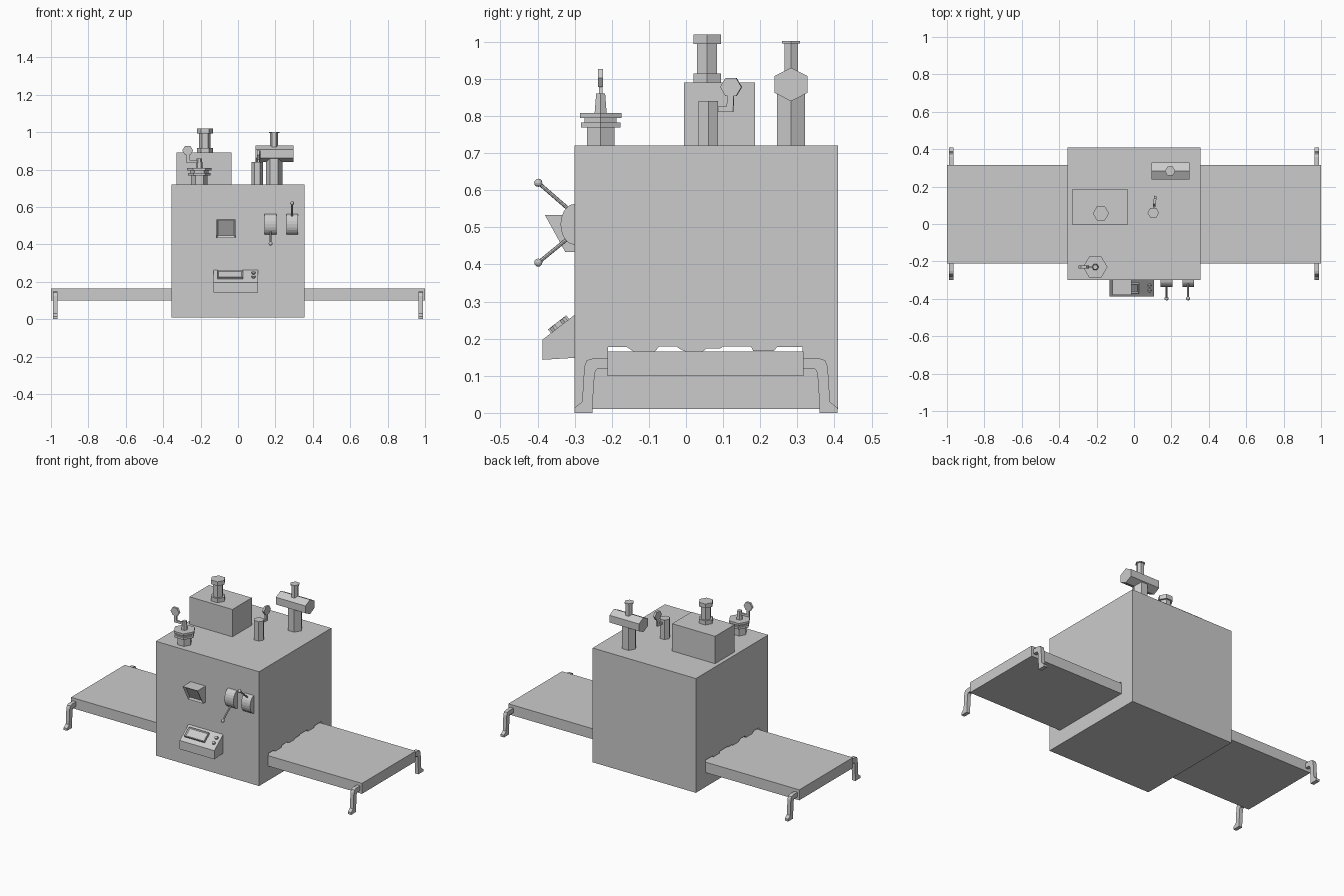
import bpy, bmesh
from math import sin, cos, pi, atan2
from mathutils import Vector, Matrix

if "Cube" in bpy.data.objects:
    bpy.data.objects.remove(bpy.data.objects["Cube"])


def finish(name, bm):
    bmesh.ops.recalc_face_normals(bm, faces=bm.faces)
    me = bpy.data.meshes.new(name)
    bm.to_mesh(me)
    bm.free()
    ob = bpy.data.objects.new(name, me)
    bpy.context.collection.objects.link(ob)
    return ob


def box(name, lo, hi):
    bm = bmesh.new()
    lo, hi = Vector(lo), Vector(hi)
    bmesh.ops.create_cube(bm, size=1, matrix=Matrix.Translation((lo + hi) / 2)
                          @ Matrix.Diagonal((*(hi - lo), 1)))
    return finish(name, bm)


def prism_bm(pts, x0, x1):
    """Extrude a (y, z) outline along x."""
    bm = bmesh.new()
    f = bm.faces.new([bm.verts.new((x0, y, z)) for y, z in pts])
    ext = bmesh.ops.extrude_face_region(bm, geom=[f])
    bmesh.ops.translate(bm, vec=(x1 - x0, 0, 0),
                        verts=[v for v in ext['geom'] if isinstance(v, bmesh.types.BMVert)])
    bmesh.ops.recalc_face_normals(bm, faces=bm.faces)
    return bm


def prism(name, pts, x0, x1):
    return finish(name, prism_bm(pts, x0, x1))


def rod(name, a, b, r, n=6, r2=None):
    """n-sided cylinder or cone between two points."""
    a, b = Vector(a), Vector(b)
    d = b - a
    rot = d.to_track_quat('Z', 'Y').to_matrix().to_4x4() if abs(d.x) + abs(d.y) > 1e-6 else Matrix()
    bm = bmesh.new()
    bmesh.ops.create_cone(bm, cap_ends=True, segments=n, radius1=r,
                          radius2=r if r2 is None else r2, depth=d.length,
                          matrix=Matrix.Translation((a + b) / 2) @ rot @ Matrix.Rotation(pi / 2, 4, 'Z'))
    return finish(name, bm)


def stack(name, x, y, rings):
    """Vertical run of six-sided pieces: (z0, z1, r0, r1)."""
    for i, (z0, z1, r0, r1) in enumerate(rings):
        rod(f"{name}_{i}", (x, y, z0), (x, y, z1), r0, 6, r1)


def hex_pts(cy, cz, ry, rz, n=6, start=pi / 2):
    return [(cy + ry * cos(start + 2 * pi * i / n), cz + rz * sin(start + 2 * pi * i / n))
            for i in range(n)]


def crank(name, x, y, z, angle):
    """Bent lever with a flat six-sided knob, pointing along +y before turning."""
    m = Matrix.Translation((x, y, z)) @ Matrix.Rotation(angle, 4, 'Z')
    arm = [(0, -.007), (.068, -.007), (.070, .045), (.054, .045), (.050, .007), (0, .007)]
    prism(name + "_arm", arm, -.005, .005).matrix_world = m
    prism(name + "_knob", hex_pts(.062, .060, .029, .028, start=0), -.007, .007).matrix_world = m


# oven body with ragged-topped conveyor tunnel
body = box("body", (-.355, -.30, .01), (.355, .41, .72))
tunnel = prism("tunnel_cutter", [
    (-.21, .15), (.314, .15), (.314, .177), (.245, .177), (.237, .167), (.181, .167),
    (.175, .179), (.1, .179), (.092, .173), (.054, .173), (.046, .166), (-.003, .166),
    (-.018, .173), (-.025, .179), (-.073, .179), (-.083, .166), (-.142, .166),
    (-.16, .178), (-.21, .178)], -.5, .5)
tunnel.hide_render = True
tunnel.hide_viewport = True
cut = body.modifiers.new("tunnel", 'BOOLEAN')
cut.object = tunnel
cut.operation = 'DIFFERENCE'
cut.solver = 'EXACT'

# conveyor table passing through
box("conveyor_table", (-1, -.211, .10), (1, .316, .165))

# bent legs at the four corners
leg = [(-.205, .147), (-.25, .147), (-.267, .142), (-.274, .125), (-.28, .03), (-.30, .014),
       (-.30, 0), (-.252, 0), (-.252, .02), (-.246, .108), (-.24, .118), (-.205, .118)]
for sx in (-1, 1):
    for side in (-1, 1):
        pts = leg if side < 0 else [(.108 - y, z) for y, z in leg]
        prism("table_leg", pts, sx * .965, sx * .988)

# roof box with chimney
box("roof_box", (-.33, -.005, .71), (-.035, .186, .89))
stack("chimney", -.177, .057, [(.88, .915, .043, .043), (.91, 1.0, .031, .031),
                               (.994, 1.02, .043, .043)])

# T-shaped vent
stack("vent_post", .193, .283, [(.71, .88, .044, .044), (.88, 1.0, .021, .021),
                                (.996, 1.002, .028, .028)])
prism("vent_head", hex_pts(.283, .885, .0515, .045), .094, .297)

# small post with crank
stack("crank_post", .103, .06, [(.71, .84, .031, .031)])
crank("post_crank", .103, .06, .818, -.13)

# flanged valve with crank
stack("valve", -.207, -.23, [(.71, .77, .043, .043), (.769, .783, .061, .061),
                             (.78, .797, .05, .05), (.795, .808, .065, .065),
                             (.805, .86, .019, .014)])
crank("valve_crank", -.207, -.23, .842, pi / 2)

# downward tilted gauge window
bm = prism_bm([(-.29, .533), (-.38, .533), (-.325, .433), (-.29, .433)], -.115, -.013)
face = min(bm.faces, key=lambda f: f.calc_center_median().y)
bmesh.ops.inset_region(bm, faces=[face], thickness=.013)
bmesh.ops.translate(bm, verts=face.verts, vec=(0, .010, .006))
finish("gauge_window", bm)

# lever housings, one lever down and one up
arc = [(-.30 - .038 * sin(pi * i / 10), .508 + .055 * cos(pi * i / 10)) for i in range(11)]
for x, z in ((.174, .405), (.289, .62)):
    prism("lever_housing", [(-.29, .563)] + arc + [(-.29, .453)], x - .031, x + .031)
    tip = Vector((x, -.398, z))
    rod("lever_rod", (x, -.30, .51 + (.025 if z > .5 else -.025)), tip, .005, 8)
    bm = bmesh.new()
    bmesh.ops.create_uvsphere(bm, u_segments=10, v_segments=6, radius=.011,
                              matrix=Matrix.Translation(tip))
    finish("lever_knob", bm)

# sloped control console
prism("console", [(-.29, .272), (-.387, .197), (-.387, .143), (-.29, .149)], -.13, .108)
slope = Matrix.Translation((0, -.387, .197)) @ Matrix.Rotation(atan2(.067, .087), 4, 'X')

# raised console screen with recessed pane
bm = bmesh.new()
bmesh.ops.create_cube(bm, size=1, matrix=Matrix.Translation((-.042, .06, .003))
                      @ Matrix.Diagonal((.136, .062, .02, 1)))
top = max(bm.faces, key=lambda f: f.calc_center_median().z)
bmesh.ops.inset_region(bm, faces=[top], thickness=.009)
bmesh.ops.translate(bm, verts=top.verts, vec=(0, 0, -.006))
finish("console_screen", bm).matrix_world = slope

# console buttons
for y in (.043, .077):
    rod("console_button", (.083, y, -.005), (.083, y, .012), .010, 6).matrix_world = slope
